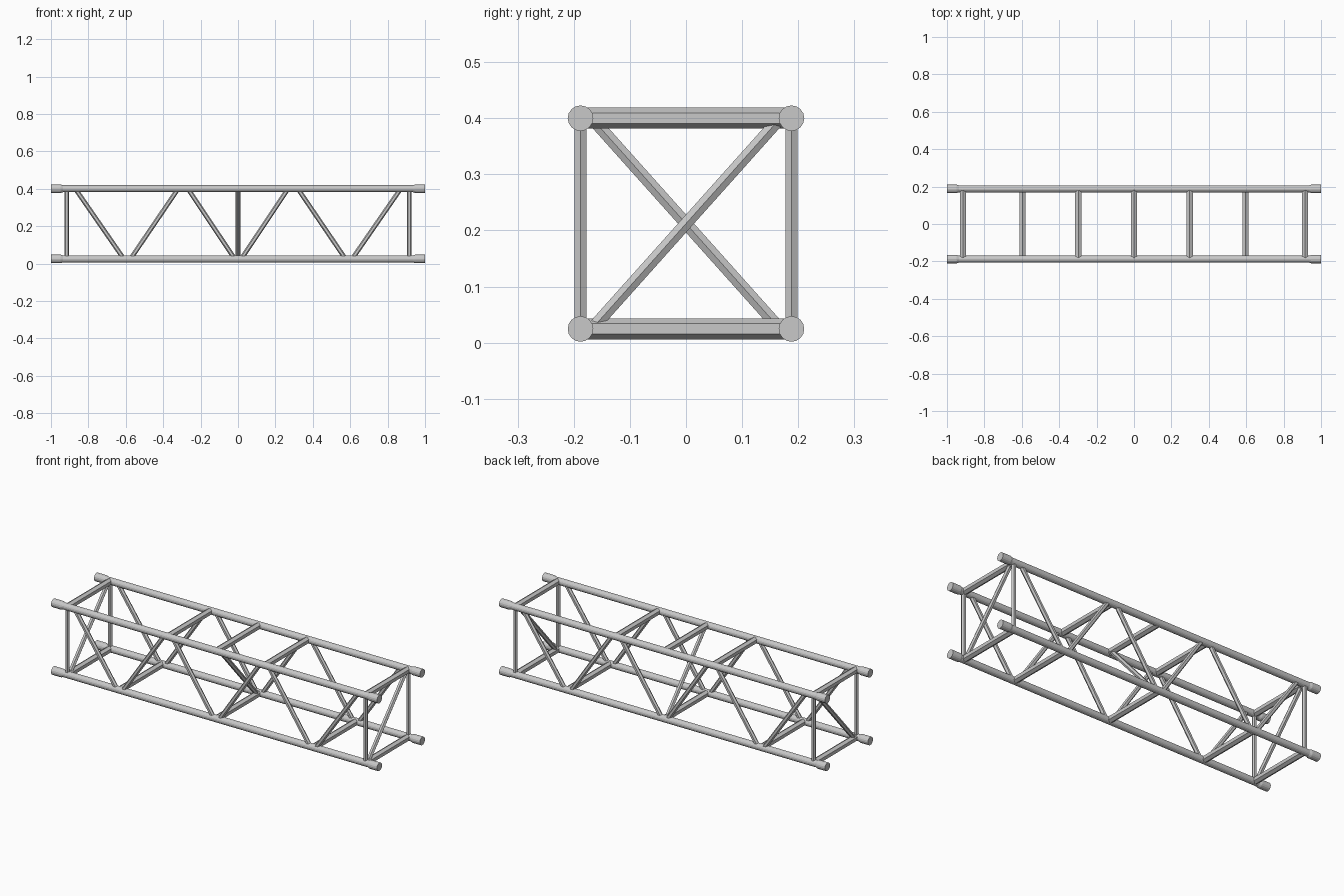
import bpy, bmesh, math
from mathutils import Vector, Matrix

cube = bpy.data.objects.get("Cube")
if cube:
    bpy.data.objects.remove(cube, do_unlink=True)

metal = bpy.data.materials.new("light grey metal")
metal.use_nodes = True
grey = (0.58, 0.58, 0.58, 1)
metal.diffuse_color = grey
metal.node_tree.nodes["Principled BSDF"].inputs["Base Color"].default_value = grey

Y = 0.188                  # half spacing of the chords
LOW, HIGH = 0.0245, 0.40   # chord heights
END = 0.915                # end frame position
CHORD_R, SLEEVE_R, BAR_R, ROD_R = 0.0187, 0.0228, 0.0187, 0.0124


def tube(name, a, b, stations, sides, corner):
    """Tube from a to b; stations are (fraction, radius), corner points at one edge."""
    a, b = Vector(a), Vector(b)
    axis = (b - a).normalized()
    u = Vector(corner)
    u = (u - axis * u.dot(axis)).normalized()
    v = axis.cross(u)
    bm = bmesh.new()
    rings = []
    for t, r in stations:
        centre = a.lerp(b, t)
        angles = [math.tau * i / sides for i in range(sides)]
        rings.append([bm.verts.new(centre + r * (u * math.cos(k) + v * math.sin(k)))
                      for k in angles])
    for p, q in zip(rings, rings[1:]):
        for i in range(sides):
            j = (i + 1) % sides
            bm.faces.new((p[i], p[j], q[j], q[i]))
    bm.faces.new(rings[0][::-1])
    bm.faces.new(rings[-1])
    mesh = bpy.data.meshes.new(name)
    bm.to_mesh(mesh)
    bm.free()
    mesh.materials.append(metal)
    obj = bpy.data.objects.new(name, mesh)
    bpy.context.collection.objects.link(obj)
    return obj


def rod(name, a, b, radius, corner):
    return tube(name, a, b, [(0, radius), (1, radius)], 6, corner)


# Four long chords with wider sleeved ends
half = [(0, SLEEVE_R), (0.026, SLEEVE_R), (0.032, CHORD_R)]
profile = half + [(1 - t, r) for t, r in reversed(half)]
for side, y in (("front", -Y), ("back", Y)):
    for level, z in (("lower", LOW), ("upper", HIGH)):
        tube(f"{side}_{level}_chord", (-1, y, z), (1, y, z), profile, 16, (0, 0, 1))

    # End posts
    for end, x in (("right", -END), ("left", END)):
        rod(f"{side}_{end}_post", (x, y, LOW), (x, y, HIGH), ROD_R, (1, 0, 0))

    # Zigzag side braces: (lower x, upper x), mirrored
    for i, (low_x, high_x) in enumerate([(0.61, 0.87), (0.575, 0.32), (0.017, 0.268)]):
        for end, s in (("right", -1), ("left", 1)):
            rod(f"{side}_{end}_brace_{i + 1}", (s * low_x, y, LOW),
                (s * high_x, y, HIGH), ROD_R, (1, 0, 0))

# Cross bars joining front and back chords
for level, z, places in (("lower", LOW, (-END, -0.595, 0, 0.595, END)),
                         ("upper", HIGH, (-END, -0.298, 0, 0.298, END))):
    for i, x in enumerate(places):
        rod(f"{level}_cross_bar_{i + 1}", (x, -Y, z), (x, Y, z), BAR_R, (0, 0, 1))

# Diagonals across the section, the middle one reversed
for name, x, s in (("right", -END, 1), ("middle", 0, -1), ("left", END, 1)):
    rod(f"{name}_section_diagonal", (x, -s * 0.168, LOW), (x, s * 0.168, HIGH),
        ROD_R, (1, 0, 0))
